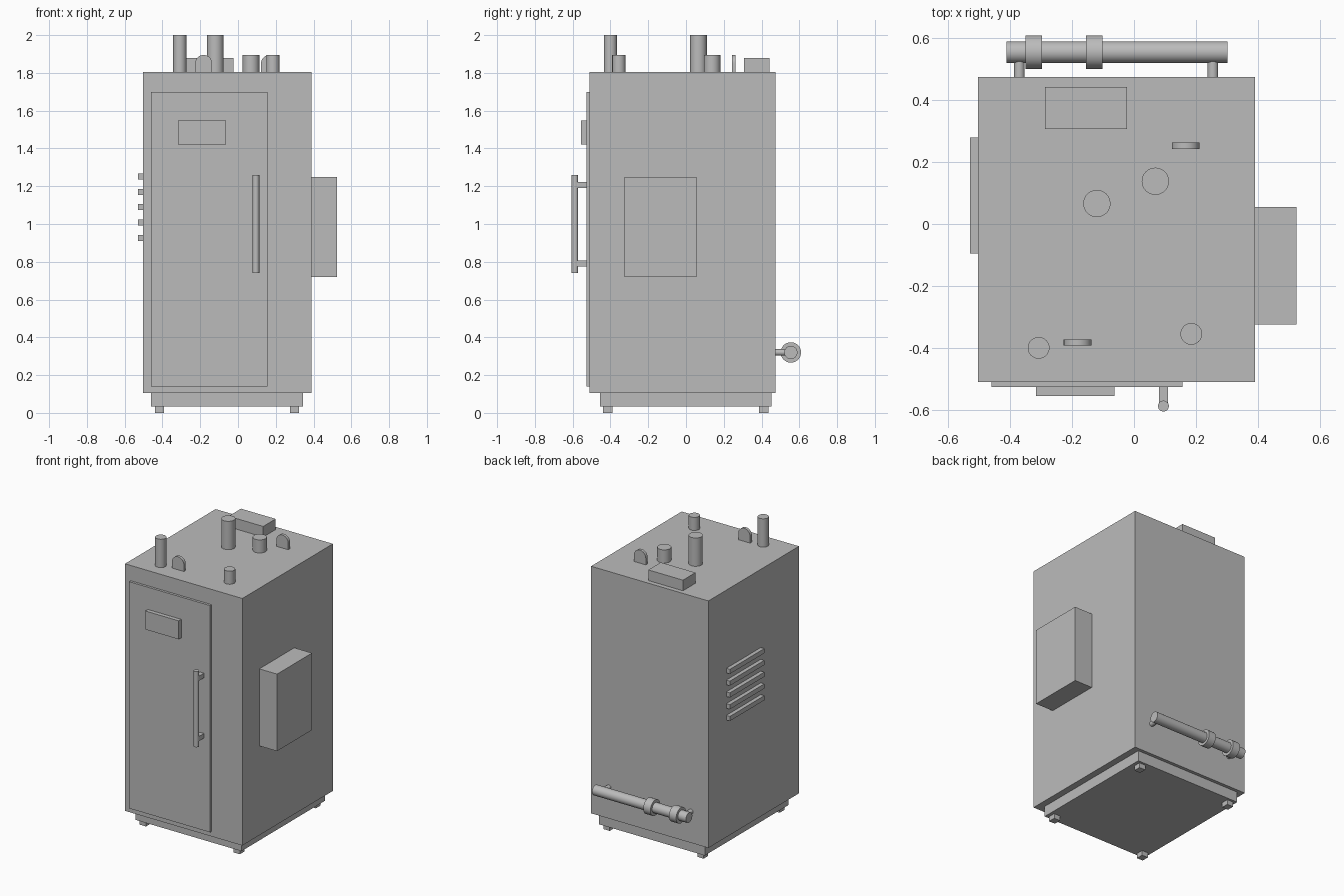
import bpy, bmesh, math
from mathutils import Matrix, Vector

cube = bpy.data.objects.get("Cube")
if cube:
    bpy.data.objects.remove(cube, do_unlink=True)

grey = bpy.data.materials.new("cabinet grey")
grey.use_nodes = True
colour = (0.5, 0.5, 0.5, 1)
grey.diffuse_color = colour
grey.node_tree.nodes["Principled BSDF"].inputs["Base Color"].default_value = colour


def finish(name, bm, smooth=False):
    bmesh.ops.recalc_face_normals(bm, faces=bm.faces)
    mesh = bpy.data.meshes.new(name)
    bm.to_mesh(mesh)
    bm.free()
    mesh.materials.append(grey)
    obj = bpy.data.objects.new(name, mesh)
    bpy.context.collection.objects.link(obj)
    if smooth:
        bpy.ops.object.select_all(action='DESELECT')
        obj.select_set(True)
        bpy.context.view_layer.objects.active = obj
        bpy.ops.object.shade_smooth_by_angle(angle=math.radians(35))
    return obj


def box(name, x, y, z):
    """Box from (min, max) ranges on each axis."""
    bm = bmesh.new()
    size = [r[1] - r[0] for r in (x, y, z)]
    mid = [(r[0] + r[1]) / 2 for r in (x, y, z)]
    bmesh.ops.create_cube(bm, size=1, matrix=Matrix.Translation(mid) @ Matrix.Diagonal((*size, 1)))
    return finish(name, bm)


def rod(name, start, end, radius):
    """Capped cylinder between two points."""
    a, b = Vector(start), Vector(end)
    turn = (b - a).to_track_quat('Z', 'Y').to_matrix().to_4x4()
    bm = bmesh.new()
    bmesh.ops.create_cone(bm, cap_ends=True, segments=32, radius1=radius, radius2=radius,
                          depth=(b - a).length, matrix=Matrix.Translation((a + b) / 2) @ turn)
    return finish(name, bm, True)


def lug(name, x, y, base, radius=0.045, height=0.09, thick=0.02):
    """Upright plate with a half-round top."""
    bm = bmesh.new()
    outline = [(-radius, 0), (radius, 0)]
    for i in range(17):
        t = math.pi * i / 16
        outline.append((radius * math.cos(t), height - radius + radius * math.sin(t)))
    face = bm.faces.new([bm.verts.new((x + u, y - thick / 2, base + v)) for u, v in outline])
    out = bmesh.ops.extrude_face_region(bm, geom=[face])
    bmesh.ops.translate(bm, vec=(0, thick, 0),
                        verts=[g for g in out["geom"] if isinstance(g, bmesh.types.BMVert)])
    return finish(name, bm, True)


# Cabinet body, plinth and feet
roof = 1.805
box("cabinet_body", (-0.503, 0.39), (-0.51, 0.475), (0.105, roof))
box("plinth", (-0.46, 0.345), (-0.455, 0.453), (0.033, 0.105))
for side, x in (("right", -0.44), ("left", 0.275)):
    for end, y in (("front", -0.44), ("back", 0.387)):
        box(f"{end}_{side}_foot", (x, x + 0.047), (y, y + 0.05), (0, 0.033))

# Door with name plate and bar handle
box("door", (-0.46, 0.157), (-0.527, -0.51), (0.14, 1.70))
box("door_plate", (-0.317, -0.063), (-0.555, -0.527), (1.42, 1.547))
rod("handle_bar", (0.095, -0.588, 0.74), (0.095, -0.588, 1.26), 0.0175)
for name, z in (("lower", 0.792), ("upper", 1.207)):
    box(f"{name}_handle_post", (0.08, 0.11), (-0.585, -0.527), (z - 0.016, z + 0.016))

# Control box and louvres on the sides
box("control_box", (0.39, 0.525), (-0.325, 0.055), (0.72, 1.25))
for i in range(5):
    z = 0.927 + i * 0.081
    box(f"louvre_{i + 1}", (-0.53, -0.503), (-0.095, 0.28), (z - 0.016, z + 0.016))

# Roof fittings
box("roof_box", (-0.287, -0.023), (0.307, 0.443), (roof, 1.878))
for name, x, y, radius, top in (("front_tall", -0.308, -0.4, 0.035, 2.0),
                                ("middle_tall", -0.12, 0.066, 0.044, 2.0),
                                ("middle_short", 0.069, 0.138, 0.044, 1.895),
                                ("front_short", 0.185, -0.355, 0.035, 1.895)):
    rod(f"{name}_pipe", (x, y, roof), (x, y, top), radius)
lug("front_lifting_lug", -0.182, -0.383, roof)
lug("back_lifting_lug", 0.167, 0.253, roof)

# Horizontal pipe on the back with collars and stand-offs
py, pz = 0.555, 0.32
rod("back_pipe", (-0.412, py, pz), (0.302, py, pz), 0.035)
for name, x in (("outer", -0.324), ("inner", -0.128)):
    rod(f"{name}_pipe_collar", (x - 0.027, py, pz), (x + 0.027, py, pz), 0.054)
for name, x in (("right", -0.37), ("left", 0.255)):
    rod(f"{name}_pipe_standoff", (x, 0.47, pz), (x, py, pz), 0.017)
